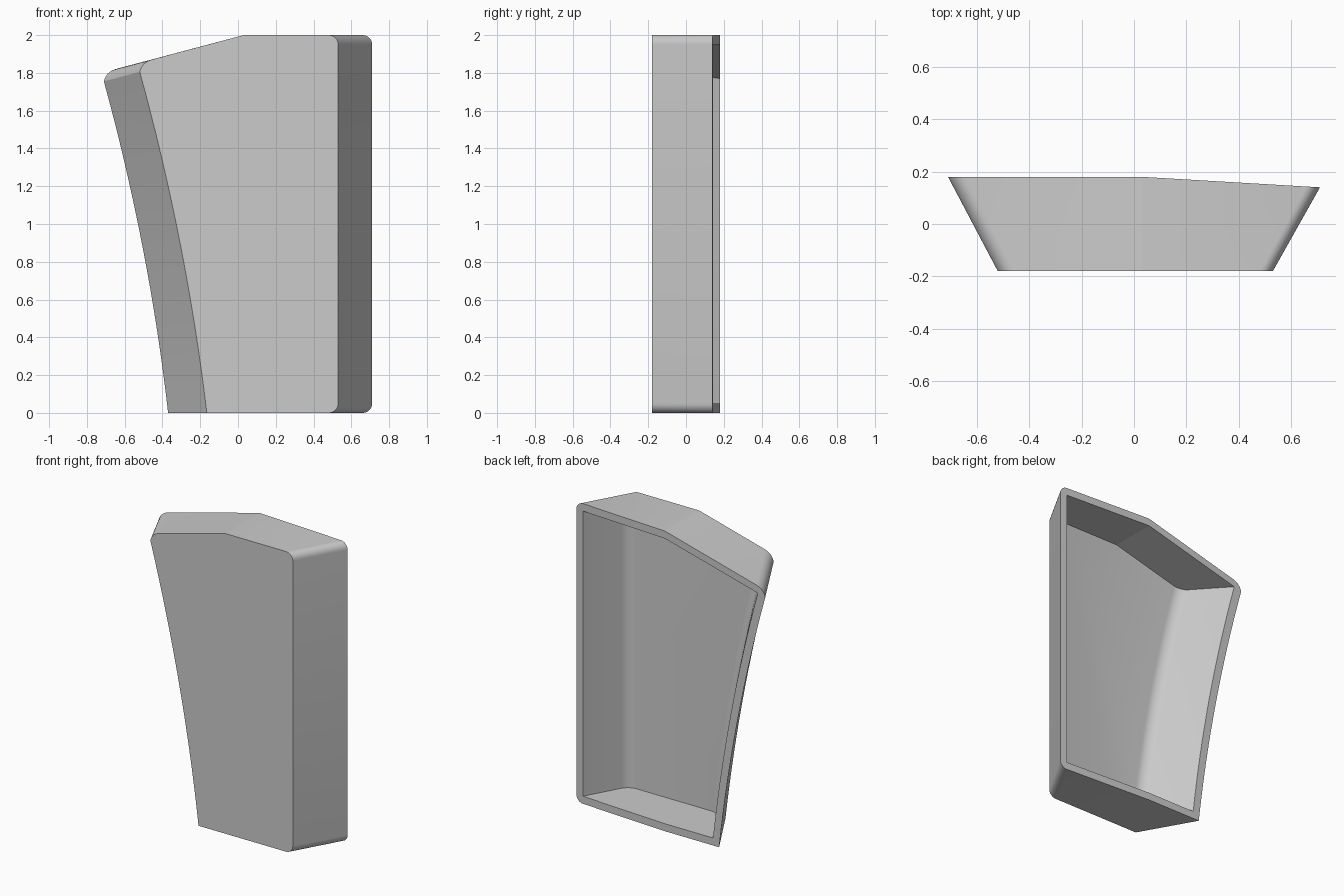
import bpy, bmesh, math

if "Cube" in bpy.data.objects:
    bpy.data.objects.remove(bpy.data.objects["Cube"])

KINK = 0.03      # where the top edge starts to slope down
CURVE, ARC = 16, 8


def bezier(a, b, c, n):
    return [tuple((1 - t) ** 2 * p + 2 * t * (1 - t) * q + t * t * r for p, q, r in zip(a, b, c))
            for t in (i / n for i in range(n + 1))]


def outline(foot, bend, shoulder, arc_mid, arc_end, right, low, high, r):
    """Clockwise x, z outline: curved left side, sloped shoulder, rounded right corners."""
    mid_z = (foot[1] + shoulder[1]) / 2
    pts = bezier(foot, (bend, mid_z), shoulder, CURVE)
    pts += bezier(shoulder, arc_mid, arc_end, ARC)[1:]
    pts.append((KINK, high))
    for cz, start in ((high - r, 90), (low + r, 0)):
        for i in range(ARC + 1):
            a = math.radians(start - 90 * i / ARC)
            pts.append((right - r + r * math.cos(a), cz + r * math.sin(a)))
    pts.append((KINK, low))
    return pts


def rim_y(x):
    return 0.18 - 0.04 * max(0, x - KINK) / (0.71 - KINK)


front_outer = outline((-0.165, 0), -0.272, (-0.52, 1.805), (-0.51, 1.855), (-0.455, 1.871), 0.53, 0, 2, 0.05)
back_outer = outline((-0.37, 0), -0.47, (-0.71, 1.755), (-0.70, 1.805), (-0.645, 1.821), 0.71, 0, 2, 0.05)
tip, floor_tip = (-0.655, 1.77), (-0.48, 1.816)
back_inner = outline((-0.325, 0.05), -0.422, tip, tip, tip, 0.66, 0.05, 1.95, 0)
floor_inner = outline((-0.147, 0.05), -0.245, floor_tip, floor_tip, floor_tip, 0.51, 0.05, 1.95, 0)

# Skin the loops: outside wall, rim, inside wall, then cap front and floor
bm = bmesh.new()
loops = [
    [bm.verts.new((x, -0.18, z)) for x, z in front_outer],
    [bm.verts.new((x, rim_y(x), z)) for x, z in back_outer],
    [bm.verts.new((x, rim_y(x), z)) for x, z in back_inner],
    [bm.verts.new((x, -0.13, z)) for x, z in floor_inner],
]
n = len(front_outer)
for a, b in zip(loops, loops[1:]):
    for i in range(n):
        j = (i + 1) % n
        bm.faces.new((a[i], a[j], b[j], b[i]))
bm.faces.new(loops[0])
bm.faces.new(loops[3])
bmesh.ops.remove_doubles(bm, verts=bm.verts, dist=0.0001)
bmesh.ops.recalc_face_normals(bm, faces=bm.faces)

# Fillet the inside floor along the left and right walls
side_edges = []
for e in bm.edges:
    p, q = (v.co for v in e.verts)
    on_floor = abs(p.y + 0.13) < 0.001 and abs(q.y + 0.13) < 0.001
    if on_floor and abs(p.z - q.z) > abs(p.x - q.x):
        side_edges.append(e)
bmesh.ops.bevel(bm, geom=side_edges, offset=0.05, offset_type='OFFSET', segments=6,
                profile=0.5, affect='EDGES')
bmesh.ops.recalc_face_normals(bm, faces=bm.faces)

mesh = bpy.data.meshes.new("shell_cover")
bm.to_mesh(mesh)
bm.free()
shell = bpy.data.objects.new("shell_cover", mesh)
bpy.context.collection.objects.link(shell)

# Plain grey material
grey = bpy.data.materials.new("light_grey")
grey.use_nodes = True
colour = (0.6, 0.6, 0.6, 1)
grey.diffuse_color = colour
grey.node_tree.nodes["Principled BSDF"].inputs["Base Color"].default_value = colour
mesh.materials.append(grey)

bpy.ops.object.select_all(action='DESELECT')
shell.select_set(True)
bpy.context.view_layer.objects.active = shell
bpy.ops.object.shade_smooth_by_angle(angle=math.radians(13))
